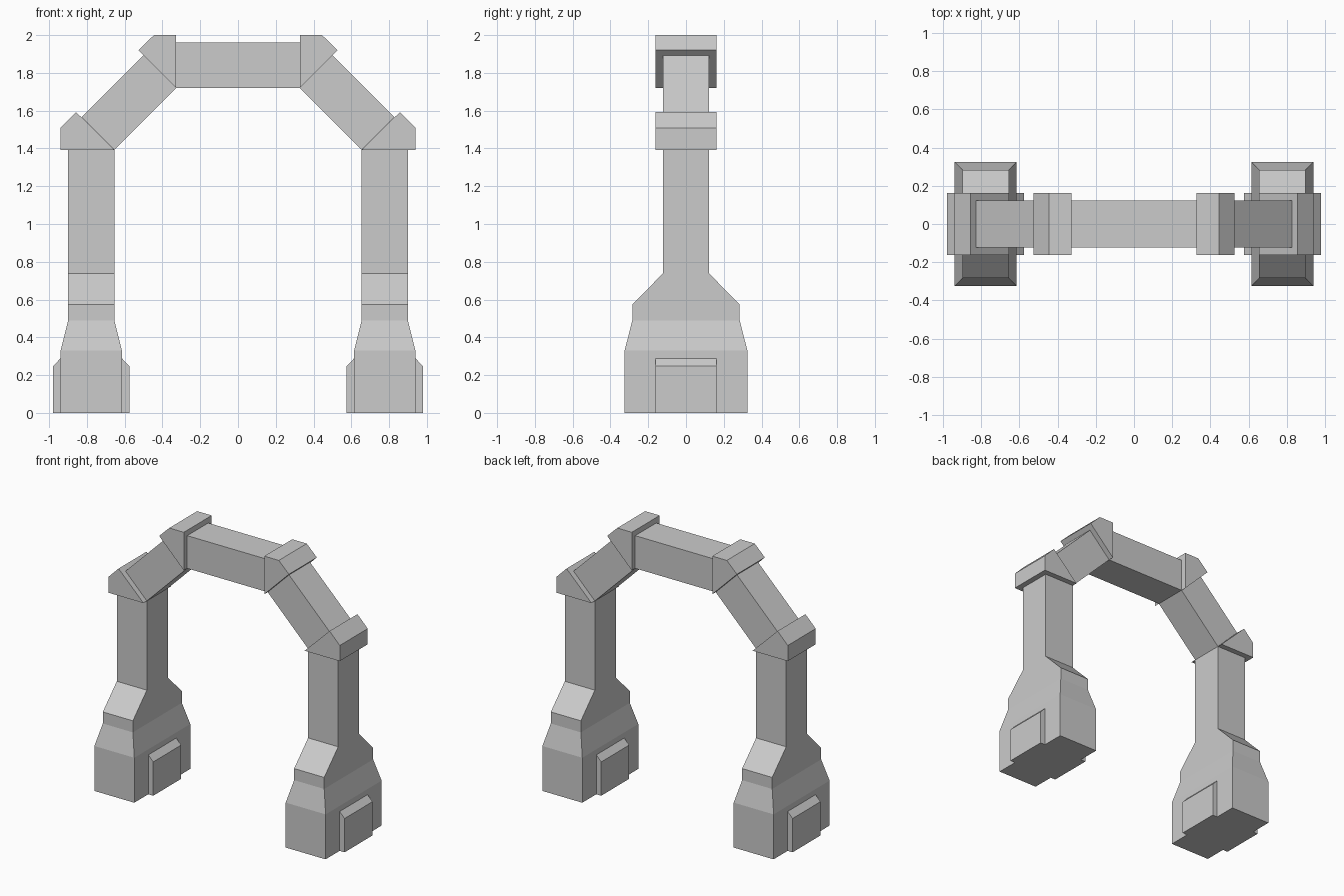
import bpy
import bmesh

cube = bpy.data.objects.get("Cube")
if cube:
    bpy.data.objects.remove(cube, do_unlink=True)

stone = bpy.data.materials.new("grey stone")
stone.use_nodes = True
GREY = (0.6, 0.6, 0.6, 1.0)
stone.diffuse_color = GREY
stone.node_tree.nodes["Principled BSDF"].inputs["Base Color"].default_value = GREY


def loft(name, rings):
    """Skin equal-length rings of points into a closed solid."""
    bm = bmesh.new()
    loops = [[bm.verts.new(p) for p in ring] for ring in rings]
    n = len(loops[0])
    for low, high in zip(loops, loops[1:]):
        for i in range(n):
            j = (i + 1) % n
            bm.faces.new((low[i], low[j], high[j], high[i]))
    bm.faces.new(loops[0][::-1])
    bm.faces.new(loops[-1])
    bmesh.ops.recalc_face_normals(bm, faces=bm.faces[:])
    mesh = bpy.data.meshes.new(name)
    bm.to_mesh(mesh)
    bm.free()
    mesh.materials.append(stone)
    obj = bpy.data.objects.new(name, mesh)
    bpy.context.collection.objects.link(obj)
    return obj


def prism(name, profile, half_depth):
    """Extrude an x-z profile evenly along y."""
    return loft(name, [[(x, y, z) for x, z in profile] for y in (-half_depth, half_depth)])


BEAM = 0.122      # half depth of posts and beams
COLLAR = 0.162    # half depth of joints and plinth plates
AXIS = 0.777      # post centre

# Spanning beam
prism("top_beam", [(-0.327, 1.72), (0.327, 1.72), (0.327, 1.96), (-0.327, 1.96)], BEAM)

for side, s in (("left", 1), ("right", -1)):
    # Post with its flared plinth: half width, half depth, height
    sections = [(0.162, 0.325, 0), (0.162, 0.325, 0.33), (BEAM, 0.284, 0.49),
                (BEAM, 0.284, 0.575), (BEAM, BEAM, 0.738), (BEAM, BEAM, 1.393)]
    loft(side + "_post", [[(s * AXIS + a * w, b * d, z)
                           for a, b in ((-1, -1), (1, -1), (1, 1), (-1, 1))]
                          for w, d, z in sections])

    # Bevelled plates on both flanks of the plinth
    for place, t in (("outer", 1), ("inner", -1)):
        plate = [(0.162, 0), (0.202, 0), (0.202, 0.248), (0.162, 0.289)]
        prism(side + "_" + place + "_plate",
              [(s * (AXIS + t * x), z) for x, z in plate], COLLAR)

    # Sloping beam and the mitred collars at its ends
    parts = {
        "sloping_beam": ([(0.655, 1.393), (0.327, 1.72), (0.5, 1.893), (0.828, 1.566)], BEAM),
        "lower_collar": ([(0.655, 1.393), (0.94, 1.393), (0.94, 1.508), (0.857, 1.592)], COLLAR),
        "upper_collar": ([(0.327, 1.72), (0.527, 1.92), (0.445, 2.0), (0.327, 2.0)], COLLAR),
    }
    for part, (profile, depth) in parts.items():
        prism(side + "_" + part, [(s * x, z) for x, z in profile], depth)
